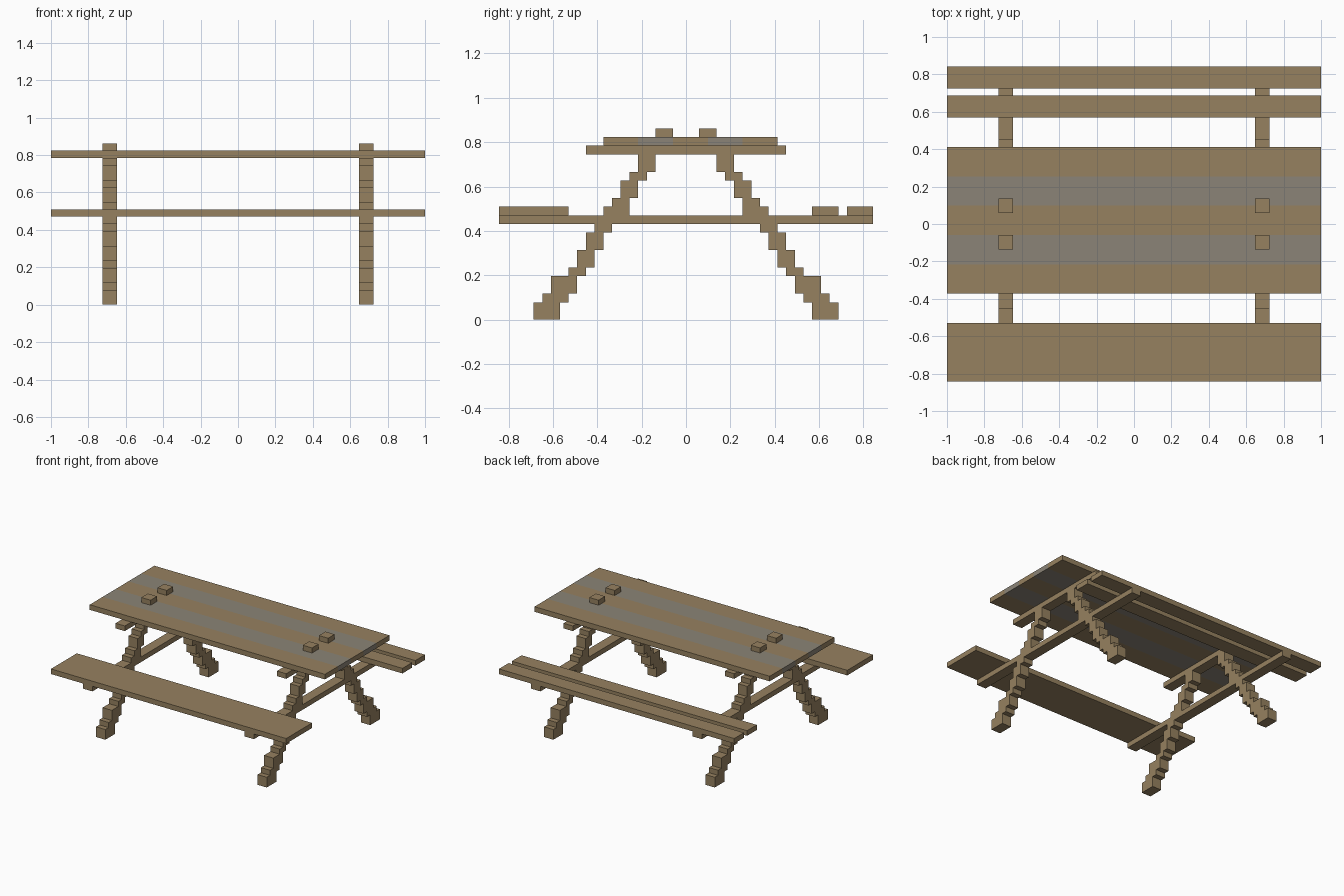
import bpy
import bmesh

cube = bpy.data.objects.get("Cube")
if cube:
    bpy.data.objects.remove(cube, do_unlink=True)

U = 2 / 51              # size of one block
CX, CY = 25.5, 21.5     # centre of the block grid in x and y


def make_material(name, rgb):
    mat = bpy.data.materials.new(name)
    mat.use_nodes = True
    mat.diffuse_color = (*rgb, 1)
    bsdf = mat.node_tree.nodes["Principled BSDF"]
    bsdf.inputs["Base Color"].default_value = (*rgb, 1)
    bsdf.inputs["Roughness"].default_value = 0.9
    return mat


brown = make_material("brown wood", (0.305, 0.220, 0.117))
grey = make_material("weathered grey wood", (0.258, 0.231, 0.184))


def add_prism(name, outline, x0, x1, mat, mirror=(False, False)):
    """Extrude a (y, z) outline in grid units from x0 to x1, optionally mirrored in x and y."""
    bm = bmesh.new()
    ring = [bm.verts.new(((x0 - CX) * U, (y - CY) * U, z * U)) for y, z in outline]
    face = bm.faces.new(ring)
    out = bmesh.ops.extrude_face_region(bm, geom=[face])
    moved = [v for v in out["geom"] if isinstance(v, bmesh.types.BMVert)]
    bmesh.ops.translate(bm, verts=moved, vec=((x1 - x0) * U, 0, 0))
    bmesh.ops.recalc_face_normals(bm, faces=bm.faces)
    mesh = bpy.data.meshes.new(name)
    bm.to_mesh(mesh)
    bm.free()
    mesh.materials.append(mat)
    obj = bpy.data.objects.new(name, mesh)
    bpy.context.collection.objects.link(obj)
    if any(mirror):
        mod = obj.modifiers.new("mirror", 'MIRROR')
        mod.use_axis = (mirror[0], mirror[1], False)
        mod.use_clip = False
        mod.use_mirror_merge = False
    return obj


def add_board(name, y0, y1, z0, z1, mat=brown, x0=0, x1=51, mirror=(False, False)):
    outline = [(y0, z0), (y1, z0), (y1, z1), (y0, z1)]
    return add_prism(name, outline, x0, x1, mat, mirror)


# Table top: five boards, alternately brown and grey
for i in range(5):
    add_board(f"table_board_{i + 1}", 12 + 4 * i, 16 + 4 * i, 20, 21, (brown, grey)[i % 2])

# Benches: one wide board in front, two narrow boards behind
add_board("front_bench", 0, 8, 12, 13)
add_board("back_bench_inner", 36, 39, 12, 13)
add_board("back_bench_outer", 40, 43, 12, 13)

# Cross bars under the benches and under the table top
LEG_X = (7, 9)
add_board("bench_cross_bars", 0, 43, 11, 12, brown, *LEG_X, (True, False))
add_board("table_cross_bars", 10, 33, 19, 20, brown, *LEG_X, (True, False))

# Pegs on the table top
add_board("pegs", 18, 20, 21, 22, brown, *LEG_X, (True, True))

# Stepped legs: bottom, top, outer and inner edge of each step
steps = [(0, 2, 4, 7), (2, 3, 5, 8), (3, 5, 6, 9), (5, 6, 8, 10), (6, 8, 9, 11),
         (8, 10, 10, 12), (10, 11, 11, 13), (11, 12, 12, 14), (12, 13, 12, 15),
         (13, 14, 13, 15), (14, 16, 14, 16), (16, 17, 15, 17), (17, 19, 16, 18)]
profile = []
for z0, z1, outer, inner in steps:
    profile += [(inner, z0), (inner, z1)]
for z0, z1, outer, inner in reversed(steps):
    profile += [(outer, z1), (outer, z0)]
# drop repeated points where neighbouring steps share an edge
profile = [p for i, p in enumerate(profile) if p != profile[i - 1]]
add_prism("legs", profile, *LEG_X, brown, (True, True))
